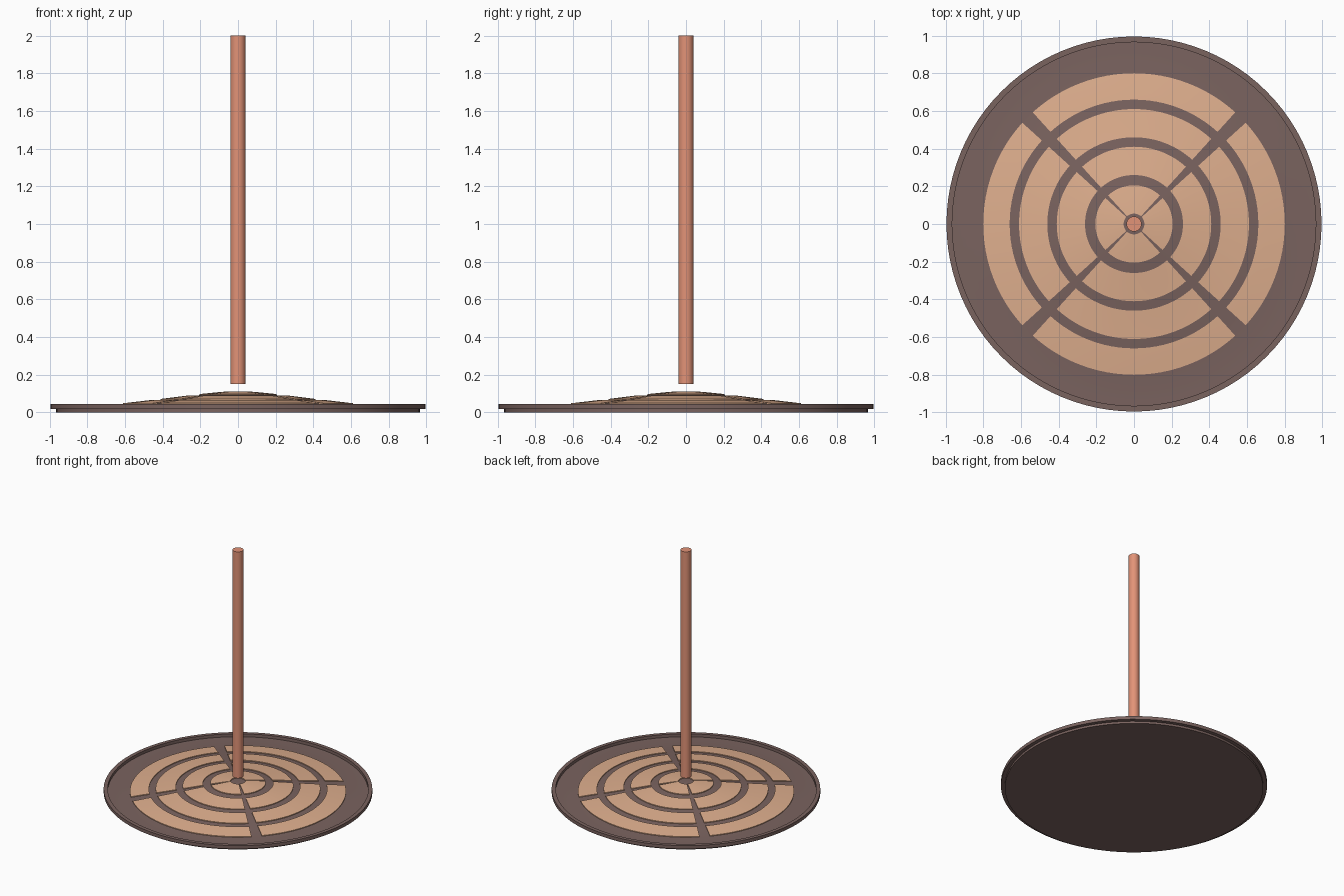
import bpy
import bmesh
import math

cube = bpy.data.objects.get("Cube")
if cube:
    bpy.data.objects.remove(cube, do_unlink=True)


def material(name, rgb):
    """Flat material from an sRGB colour, stored as linear values."""
    lin = [((c / 255 + 0.055) / 1.055) ** 2.4 for c in rgb] + [1]
    mat = bpy.data.materials.new(name)
    mat.use_nodes = True
    mat.diffuse_color = lin
    mat.node_tree.nodes["Principled BSDF"].inputs["Base Color"].default_value = lin
    return mat


BROWN = material("dark brown", (122, 99, 95))
TAN = material("warm tan", (223, 175, 142))
SALMON = material("salmon", (226, 147, 119))

# Height of the mound by radius
MOUND = [(0, 0.113), (0.05, 0.112), (0.1, 0.108), (0.2, 0.098),
         (0.4, 0.073), (0.6, 0.05), (0.7, 0.04), (0.8, 0.028)]


def height(r):
    for (r0, z0), (r1, z1) in zip(MOUND, MOUND[1:]):
        if r <= r1:
            return z0 + (z1 - z0) * (r - r0) / (r1 - r0)
    return MOUND[-1][1]


def sweep(name, profile, mat, start=0, end=360, steps=96):
    """Turn an (r, z) profile about z; a partial turn is closed and capped."""
    full = end - start == 360
    bm = bmesh.new()
    rows = []
    for i in range(steps if full else steps + 1):
        a = math.radians(start + (end - start) * i / steps)
        rows.append([bm.verts.new((r * math.cos(a), r * math.sin(a), z))
                     for r, z in profile])
    n = len(profile)
    for i in range(steps):
        a, b = rows[i], rows[(i + 1) % len(rows)]
        for j in range(n - 1 if full else n):
            k = (j + 1) % n
            bm.faces.new((a[j], b[j], b[k], a[k]))
    if not full:
        bm.faces.new(rows[0])
        bm.faces.new(rows[-1])
    bmesh.ops.remove_doubles(bm, verts=bm.verts, dist=1e-5)
    bmesh.ops.dissolve_degenerate(bm, edges=bm.edges, dist=1e-5)
    bmesh.ops.recalc_face_normals(bm, faces=bm.faces)
    mesh = bpy.data.meshes.new(name)
    bm.to_mesh(mesh)
    bm.free()
    mesh.materials.append(mat)
    obj = bpy.data.objects.new(name, mesh)
    bpy.context.collection.objects.link(obj)
    bpy.ops.object.select_all(action='DESELECT')
    obj.select_set(True)
    bpy.context.view_layer.objects.active = obj
    bpy.ops.object.shade_smooth_by_angle(angle=math.radians(30))
    return obj


# Round tray with a raised rim and a low mound in the middle
GAP = 0.006
tray = [(0, 0), (0.965, 0), (0.965, 0.018), (0.995, 0.018), (0.995, 0.045),
        (0.965, 0.045), (0.965, 0.021)]
tray += [(r, z - GAP) for r, z in reversed(MOUND)]
sweep("tray", tray, BROWN)

# Thin curved plates: four rings, each cut into quarters by tapering gaps
RINGS = {"inner": (0.055, 0.205), "second": (0.26, 0.41),
         "third": (0.46, 0.61), "outer": (0.66, 0.8)}
SIDES = ["back", "right", "front", "left"]
HALF_GAP = 2.8
for ring, (r0, r1) in RINGS.items():
    radii = [r0] + [r for r, _ in MOUND if r0 < r < r1] + [r1]
    top = [(r, height(r)) for r in radii]
    bottom = [(r, z - GAP - 0.002) for r, z in reversed(top)]
    for q, side in enumerate(SIDES):
        start = 45 + 90 * q + HALF_GAP
        sweep(f"{ring}_plate_{side}", top + bottom, TAN,
              start, start + 90 - 2 * HALF_GAP, 24)

# Upright pole held just above the mound
sweep("pole", [(0, 0.15), (0.04, 0.15), (0.04, 2), (0, 2)], SALMON, steps=32)
